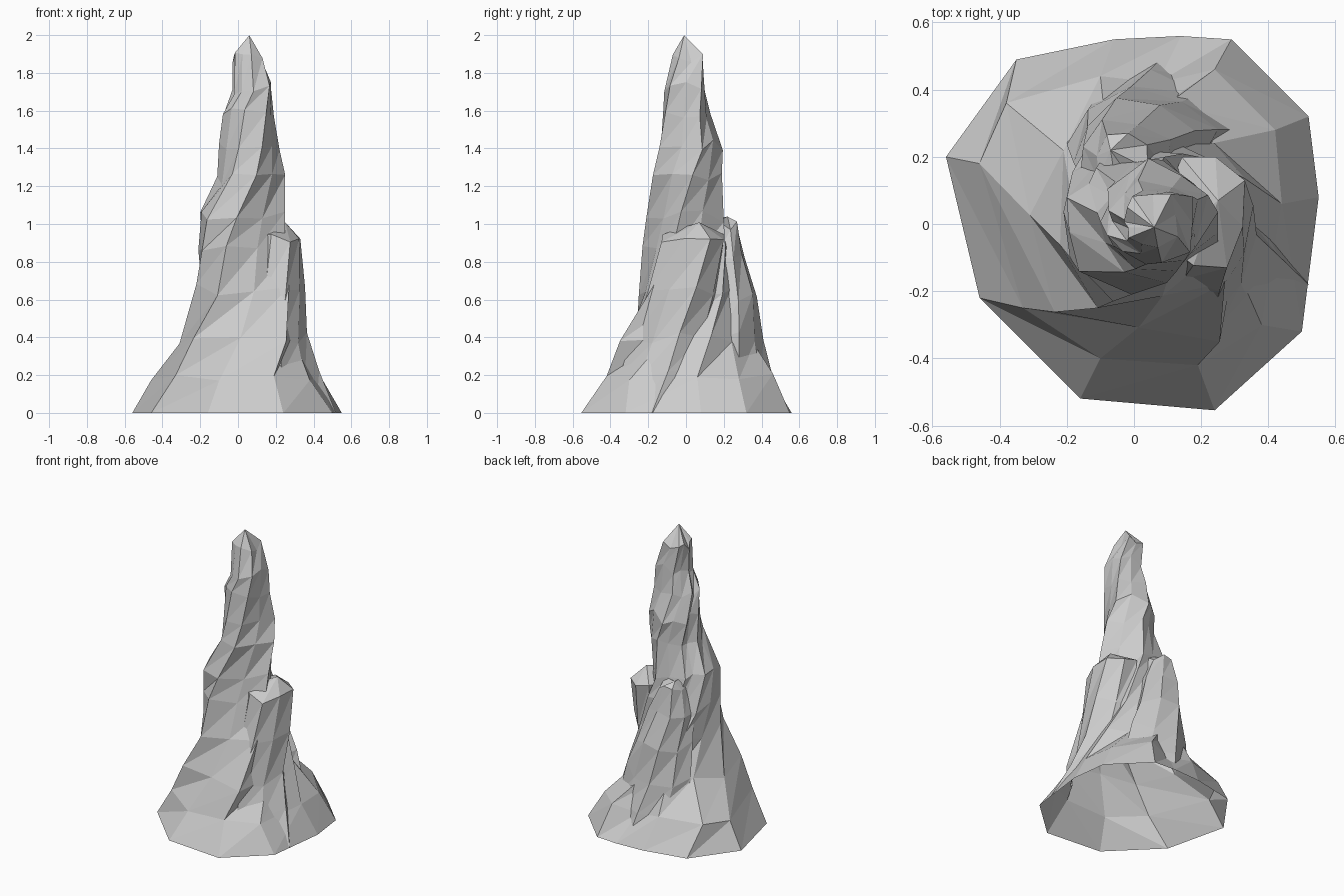
import bpy, bmesh, math, random

cube = bpy.data.objects.get("Cube")
if cube:
    bpy.data.objects.remove(cube)
random.seed(7)

# Rock colour
rock = bpy.data.materials.new("pale_grey_rock")
rock.use_nodes = True
colour = (0.6, 0.6, 0.6, 1)
rock.diffuse_color = colour
bsdf = rock.node_tree.nodes["Principled BSDF"]
bsdf.inputs["Base Color"].default_value = colour
bsdf.inputs["Roughness"].default_value = 0.9


def fit(values, low, high):
    """Stretch values so that they span low to high."""
    a, b = min(values), max(values)
    return [low + (v - a) / (b - a) * (high - low) for v in values]


def jagged_ring(section, angles, ridges, twist, jitter):
    """Twisted, uneven ring filling the section's box."""
    z, x0, x1, y0, y1 = section
    xs, ys = [], []
    for a, r in zip(angles, ridges):
        a += twist * (z - .19)
        r *= random.uniform(0.96, 1.04)
        xs.append(r * math.cos(a))
        ys.append(r * math.sin(a))
    return [(x, y, z + random.uniform(-jitter, jitter))
            for x, y in zip(fit(xs, x0, x1), fit(ys, y0, y1))]


def rock_solid(name, rings, tip):
    """Join rings with triangles, with a tip on top and a flat foot."""
    bm = bmesh.new()
    rows = [[bm.verts.new(p) for p in ring] for ring in rings]
    n = len(rows[0])
    for low, high in zip(rows, rows[1:]):
        for k in range(n):
            j = (k + 1) % n
            bm.faces.new((low[k], low[j], high[j]))
            bm.faces.new((low[k], high[j], high[k]))
    top = bm.verts.new(tip)
    for k in range(n):
        bm.faces.new((rows[-1][k], rows[-1][(k + 1) % n], top))
    bm.faces.new(rows[0][::-1])
    mesh = bpy.data.meshes.new(name)
    bm.to_mesh(mesh)
    bm.free()
    mesh.materials.append(rock)
    obj = bpy.data.objects.new(name, mesh)
    bpy.context.collection.objects.link(obj)
    return obj


# Main spire: flared foot, then twisted sections (z, x range, y range)
foot = [(.55, .08), (.52, .32), (.29, .55), (.14, .56), (-.06, .55), (-.35, .49),
        (-.56, .2), (-.46, -.22), (-.16, -.52), (.24, -.555), (.5, -.32)]
flare = [(.44, .06), (.42, .28), (.24, .46), (.07, .42), (-.1, .44), (-.38, .36),
         (-.46, .18), (-.33, -.25), (-.1, -.4), (.19, -.42), (.38, -.3)]
angles = [math.atan2(y, x) for x, y in foot]
ridges = [1, .9, .95, .86, 1, .9, .96, 1, .77, 1.06, .87]
sections = [
    (.39, -.31, .33, -.35, .36),
    (.65, -.22, .27, -.25, .28),
    (.85, -.21, .25, -.23, .23),
    (1.04, -.20, .25, -.21, .20),
    (1.24, -.11, .25, -.175, .19),
    (1.42, -.10, .22, -.14, .195),
    (1.58, -.08, .19, -.12, .13),
    (1.72, -.03, .175, -.115, .10),
    (1.88, -.03, .13, -.07, .09),
]
rings = [[(x, y, 0) for x, y in foot],
         [(x, y, random.uniform(.17, .23)) for x, y in flare]]
rings += [jagged_ring(s, angles, ridges, 1.25, .035) for s in sections]
spire = rock_solid("rock_spire", rings, (.06, -.01, 2))

# Two leaning shoulders, rooted below the ground line
shoulders = {
    "left_shoulder": ([
        (-.05, .02, .54, -.42, .12),
        (.2, .03, .43, -.35, .14),
        (.4, .04, .365, -.29, .16),
        (.65, .06, .355, -.2, .18),
        (.92, .09, .33, -.13, .2),
    ], (.25, .07, 1.01)),
    "back_shoulder": ([
        (-.05, -.2, .34, .1, .52),
        (.2, -.2, .31, .1, .46),
        (.4, -.2, .25, .1, .41),
        (.62, -.18, .18, .08, .375),
        (.84, -.16, .11, .08, .31),
        (1.0, -.11, .04, .1, .27),
    ], (-.07, .22, 1.04)),
}
sides = 8
spread = [k * math.tau / sides for k in range(sides)]
uneven = [1, .88] * (sides // 2)
bpy.context.view_layer.objects.active = spire
for name, (parts, tip) in shoulders.items():
    rows = [jagged_ring(s, spread, uneven, .7, .03 if s[0] > 0 else 0) for s in parts]
    shoulder = rock_solid(name, rows, tip)
    # Merge the shoulder into one rock surface
    union = spire.modifiers.new(name, "BOOLEAN")
    union.operation = "UNION"
    union.solver = "EXACT"
    union.object = shoulder
    bpy.ops.object.modifier_apply(modifier=union.name)
    bpy.data.objects.remove(shoulder)

# Trim the roots so the rock is an open shell at the ground
bm = bmesh.new()
bm.from_mesh(spire.data)
bmesh.ops.bisect_plane(bm, geom=bm.verts[:] + bm.edges[:] + bm.faces[:],
                       plane_co=(0, 0, .001), plane_no=(0, 0, 1), clear_inner=True)
bmesh.ops.translate(bm, verts=bm.verts[:], vec=(0, 0, -.001))
bm.to_mesh(spire.data)
bm.free()
